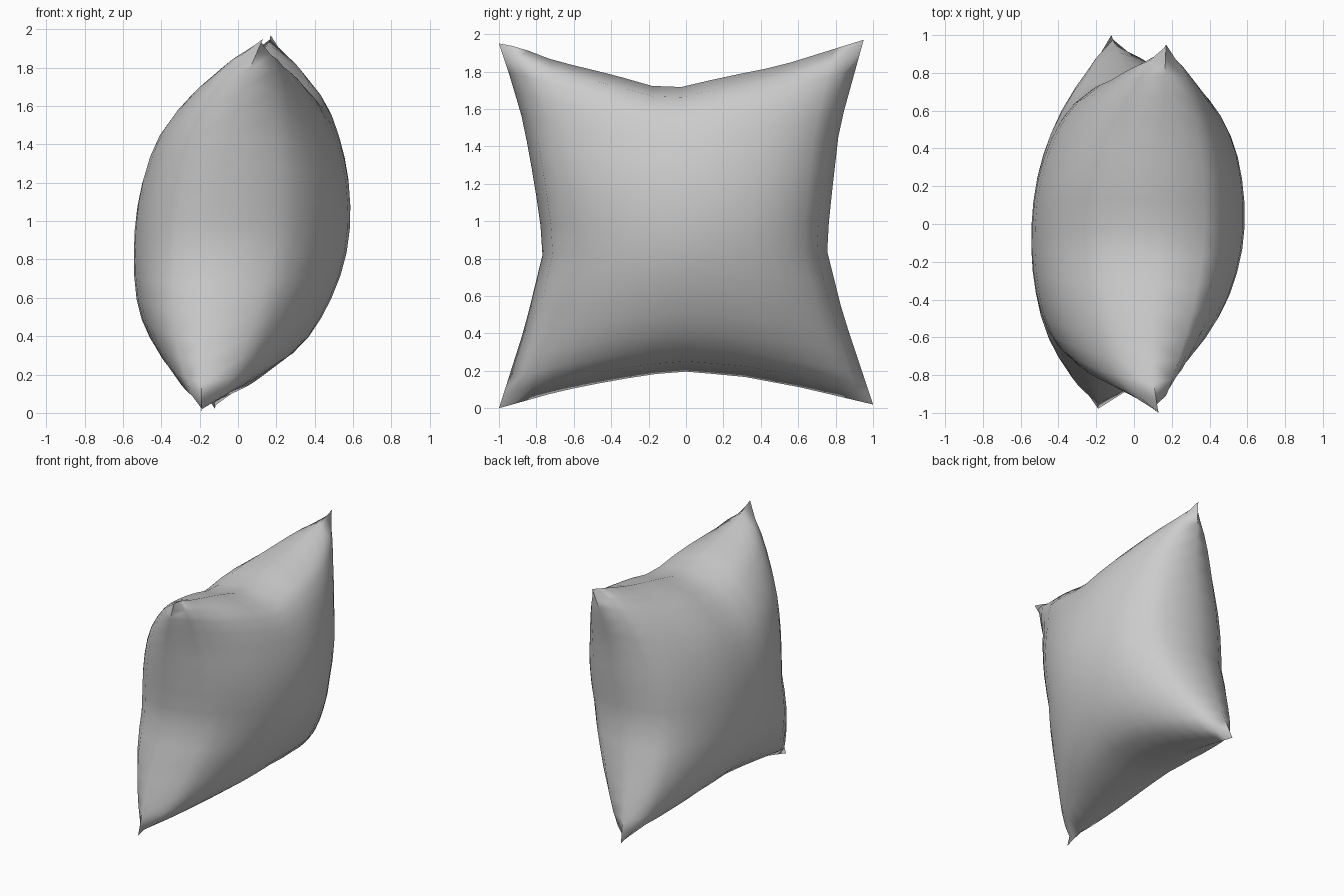
import bpy
import bmesh
import math
from mathutils import Vector

cube = bpy.data.objects.get("Cube")
if cube:
    bpy.data.objects.remove(cube, do_unlink=True)

CELLS = 16          # grid cells along each side of a panel
PUFF = 0.56         # half thickness at the middle
ROUNDNESS = 0.39    # lower is fuller towards the seams
PINCH = 0.35        # higher tapers the corners more


def seam(axis, *points):
    """Return a function that walks a polyline evenly along one axis, t from 0 to 1."""
    pts = [Vector(p) for p in points]
    start, end = pts[0][axis], pts[-1][axis]

    def at(t):
        here = start + (end - start) * t
        for a, b in zip(pts, pts[1:]):
            if here <= b[axis]:
                break
        return a.lerp(b, (here - a[axis]) / (b[axis] - a[axis]))
    return at


# Four seams meeting at the pulled-out corners
front_low, front_high = (-.19, -1, 0), (.13, -1, 1.95)
back_low, back_high = (-.12, 1, .02), (.17, .95, 1.97)
bottom = seam(1, front_low, (-.18, -.68, .09), (-.16, -.38, .15), (-.15, -.05, .2),
              (-.14, .3, .17), (-.13, .62, .11), back_low)
top = seam(1, front_high, (.11, -.89, 1.93), (.09, -.71, 1.86), (.1, -.38, 1.78), (.12, -.1, 1.7),
           (.13, .2, 1.77), (.15, .5, 1.83), back_high)
front = seam(2, front_low, (-.19, -.86, .44), (-.13, -.76, .85), (-.08, -.81, 1.2),
             (-.03, -.87, 1.53), (.05, -.94, 1.77), front_high)
back = seam(2, back_low, (-.06, .84, .5), (0, .75, .86), (.04, .78, 1.15),
            (.09, .82, 1.5), back_high)


def middle_sheet(s, t):
    """Surface spanned between the four seams."""
    across = front(t).lerp(back(t), s)
    upward = bottom(s).lerp(top(s), t)
    corners = bottom(0).lerp(bottom(1), s).lerp(top(0).lerp(top(1), s), t)
    return across + upward - corners


def spacing(i):
    """Grid position, a little denser near the seams."""
    even = i / CELLS
    return (even + (1 - math.cos(math.pi * even)) / 2) / 2


def fullness(s, t):
    """Stuffing from 0 at the seams to 1 in the middle, tapered at the corners."""
    u, v = 2 * s - 1, 2 * t - 1
    dome = max(0, (1 - u * u) * (1 - v * v)) ** ROUNDNESS
    return dome * (1 - (u * v) ** 2) ** PINCH


# Two inflated panels sharing their seam vertices
bm = bmesh.new()
steps = range(CELLS + 1)
panels = {1: {}, -1: {}}
for i in steps:
    for j in steps:
        s, t = spacing(i), spacing(j)
        centre = middle_sheet(s, t)
        if i in (0, CELLS) or j in (0, CELLS):
            panels[1][i, j] = panels[-1][i, j] = bm.verts.new(centre)
        else:
            full = fullness(s, t)
            lean = 0.18 - 0.12 * t - 0.08 * s      # stuffing sags sideways low at the front
            for side in panels:
                panels[side][i, j] = bm.verts.new(centre + Vector(((side * PUFF + lean) * full, 0, 0)))

for side, grid in panels.items():
    for i in range(CELLS):
        for j in range(CELLS):
            loop = [grid[i, j], grid[i + 1, j], grid[i + 1, j + 1], grid[i, j + 1]]
            bm.faces.new(loop[::side])
bmesh.ops.recalc_face_normals(bm, faces=bm.faces)

mesh = bpy.data.meshes.new("cushion")
bm.to_mesh(mesh)
bm.free()
cushion = bpy.data.objects.new("cushion", mesh)
bpy.context.collection.objects.link(cushion)

# Plain grey cloth
cloth = bpy.data.materials.new("grey cloth")
cloth.use_nodes = True
colour = (0.6, 0.6, 0.6, 1)
cloth.diffuse_color = colour
cloth.node_tree.nodes["Principled BSDF"].inputs["Base Color"].default_value = colour
mesh.materials.append(cloth)

bpy.ops.object.select_all(action='DESELECT')
cushion.select_set(True)
bpy.context.view_layer.objects.active = cushion
bpy.ops.object.shade_smooth_by_angle(angle=math.radians(60))
